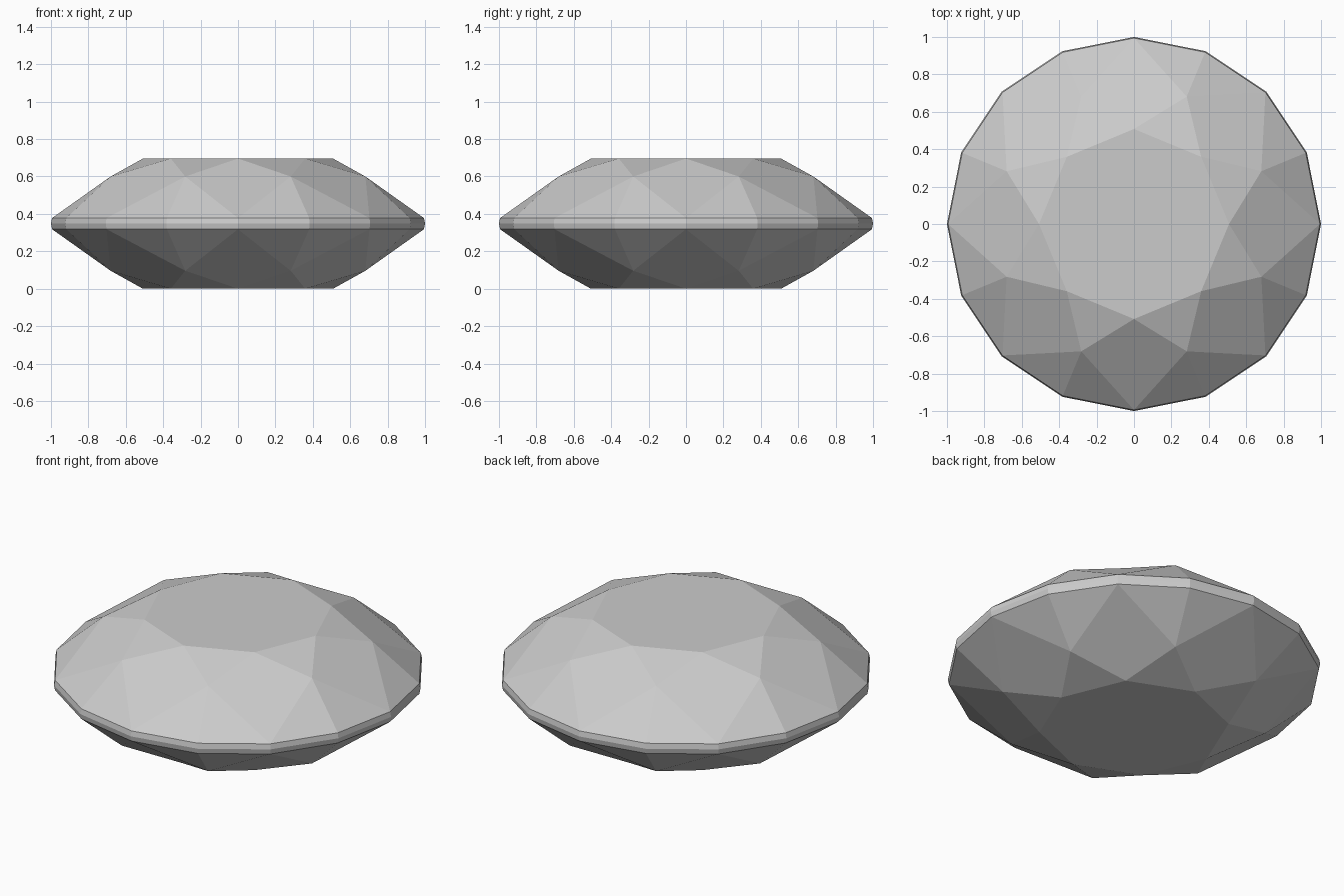
import bpy, bmesh
from math import sin, cos, pi

cube = bpy.data.objects.get("Cube")
if cube:
    bpy.data.objects.remove(cube, do_unlink=True)

HALF_HEIGHT = 0.348

# Plain grey stone
stone = bpy.data.materials.new("grey_stone")
stone.use_nodes = True
grey = (0.6, 0.6, 0.6, 1)
stone.diffuse_color = grey
stone.node_tree.nodes["Principled BSDF"].inputs["Base Color"].default_value = grey

bm = bmesh.new()


def ring(count, radius, z, turn=0.0):
    """Regular ring of vertices; turn is in steps of the ring."""
    angles = [2 * pi * (i + turn) / count for i in range(count)]
    return [bm.verts.new((radius * cos(a), radius * sin(a), z)) for a in angles]


# Rings of the crown, from the middle of the girdle up to the table
middle = ring(16, 1.0, 0)
girdle = ring(16, 0.994, 0.03)
shoulder = ring(8, 0.737, 0.252, 0.5)
table = ring(8, 0.508, HALF_HEIGHT)

# Girdle band
for i in range(16):
    j = (i + 1) % 16
    bm.faces.new((middle[i], middle[j], girdle[j], girdle[i]))

# Kite, star and girdle facets, repeated eight times
for i in range(8):
    j = (i + 1) % 8
    a, b, c = girdle[2 * i], girdle[2 * i + 1], girdle[2 * j]
    bm.faces.new((table[i], shoulder[i - 1], a, shoulder[i]))
    bm.faces.new((table[i], shoulder[i], table[j]))
    bm.faces.new((shoulder[i], a, b))
    bm.faces.new((shoulder[i], b, c))
bm.faces.new(table)
bmesh.ops.recalc_face_normals(bm, faces=bm.faces)

mesh = bpy.data.meshes.new("cut_gem")
bm.to_mesh(mesh)
bm.free()
mesh.materials.append(stone)

gem = bpy.data.objects.new("cut_gem", mesh)
gem.location.z = HALF_HEIGHT
bpy.context.collection.objects.link(gem)

# The underside repeats the crown
mirror = gem.modifiers.new("underside", "MIRROR")
mirror.use_axis = (False, False, True)
